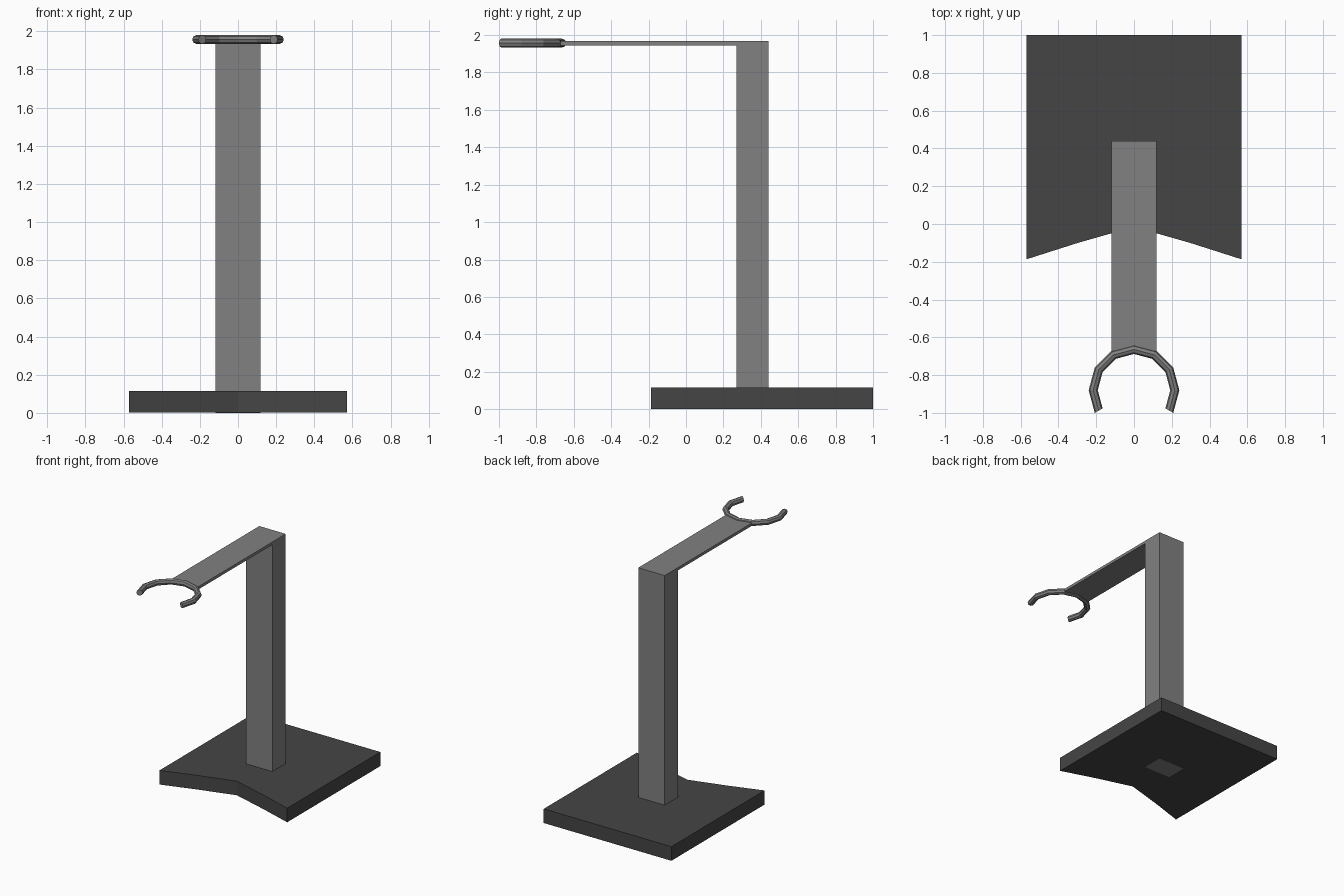
import bpy, bmesh
from math import sin, cos, pi, radians
from mathutils import Vector

old = bpy.data.objects.get("Cube")
if old:
    bpy.data.objects.remove(old, do_unlink=True)


def material(name, value):
    m = bpy.data.materials.new(name)
    m.use_nodes = True
    colour = (value, value, value, 1)
    m.diffuse_color = colour
    m.node_tree.nodes["Principled BSDF"].inputs["Base Color"].default_value = colour
    return m


def finish(bm, name, mat):
    bmesh.ops.recalc_face_normals(bm, faces=bm.faces)
    mesh = bpy.data.meshes.new(name)
    bm.to_mesh(mesh)
    bm.free()
    mesh.materials.append(mat)
    obj = bpy.data.objects.new(name, mesh)
    bpy.context.collection.objects.link(obj)
    return obj


def extrude_profile(name, points, direction, mat):
    bm = bmesh.new()
    face = bm.faces.new([bm.verts.new(p) for p in points])
    new = bmesh.ops.extrude_face_region(bm, geom=[face])["geom"]
    bmesh.ops.translate(bm, vec=direction,
                        verts=[v for v in new if isinstance(v, bmesh.types.BMVert)])
    return finish(bm, name, mat)


grey = material("mid grey", 0.22)
dark = material("dark grey", 0.06)

# Base plate with a shallow notch in its front edge
notch = [(-0.57, -0.187), (-0.3, -0.101), (0, -0.015), (0.3, -0.101), (0.57, -0.187)]
outline = notch + [(0.57, 1), (-0.57, 1)]
extrude_profile("base", [(x, y, 0.001) for x, y in outline], (0, 0, 0.114), dark)

# Upright post and thin arm as one bent profile
HALF = 0.118
side = [(0.27, 0), (0.44, 0), (0.44, 1.968), (-0.672, 1.968), (-0.672, 1.945), (0.27, 1.945)]
extrude_profile("post_and_arm", [(-HALF, y, z) for y, z in side], (2 * HALF, 0, 0), grey)

# Open holder ring: a faceted tube swept along an arc
TUBE, RADIUS, SIDES = 0.024, 0.216, 8
centre = Vector((0, -0.88, 1.957))
bm = bmesh.new()
rings = []
for angle in range(-30, 211, 30):
    a = radians(angle)
    out = Vector((cos(a), sin(a), 0))
    ring = []
    for i in range(SIDES):
        t = 2 * pi * i / SIDES
        ring.append(bm.verts.new(centre + out * (RADIUS + TUBE * cos(t))
                                 + Vector((0, 0, TUBE * sin(t)))))
    rings.append(ring)
for r, s in zip(rings, rings[1:]):
    for i in range(SIDES):
        j = (i + 1) % SIDES
        bm.faces.new((r[i], r[j], s[j], s[i]))
for end in (rings[0], rings[-1]):
    bm.faces.new(end)
finish(bm, "holder_ring", grey)
